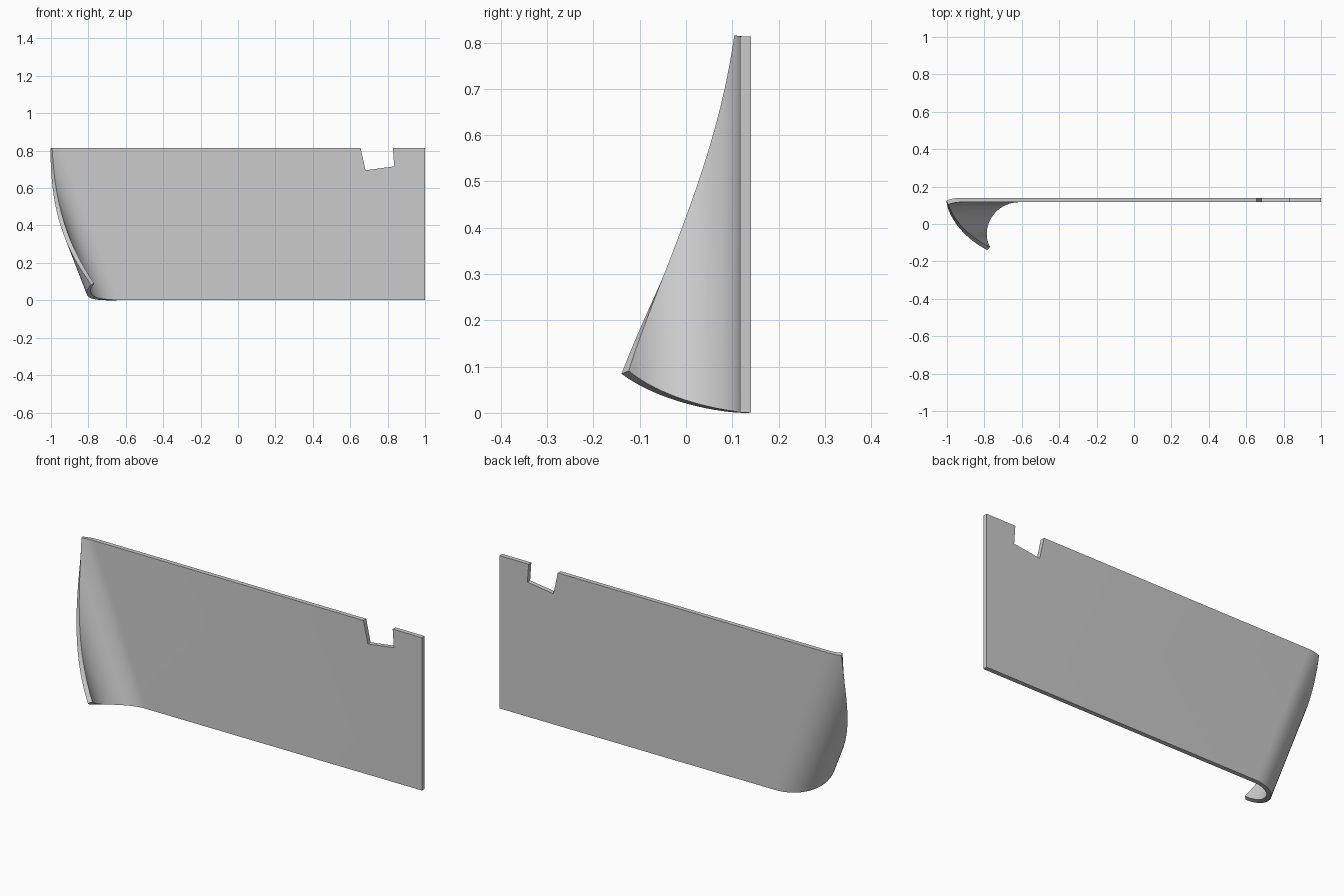
import bpy, bmesh, math
from mathutils import Vector

if "Cube" in bpy.data.objects:
    bpy.data.objects.remove(bpy.data.objects["Cube"])

H, THICK, Y_MID = 0.812, 0.0235, 0.1283
R, SEGMENTS = 0.1575, 20

# Bend line on the flat sheet: slanted, with n pointing into the curled corner
start = Vector((-0.615, 0, 0))
d = (Vector((-0.93, 0, H)) - start).normalized()
n = Vector((-d.z, 0, d.x))
s_max = (Vector((-1, 0, 0)) - start).dot(n)

# Flat outline with the skewed notch in the top edge
outline = [(-1, 0), (1, 0), (1, H), (0.828, H), (0.835, 0.715),
           (0.682, 0.694), (0.656, H), (-1, H)]
bm = bmesh.new()
bm.faces.new([bm.verts.new((x, 0, z)) for x, z in outline])

# Cut strips parallel to the bend line
for i in range(SEGMENTS):
    bmesh.ops.bisect_plane(bm, geom=bm.verts[:] + bm.edges[:] + bm.faces[:],
                           plane_co=start + n * (s_max * i / SEGMENTS), plane_no=n)

# Give the sheet its thickness
ext = bmesh.ops.extrude_face_region(bm, geom=bm.faces[:])
top = {v for v in ext["geom"] if isinstance(v, bmesh.types.BMVert)}
for v in bm.verts:
    v.co.y = THICK / 2 if v in top else -THICK / 2

# Roll the corner forward around a cylinder
for v in bm.verts:
    off = v.co.y
    s = (v.co - start).dot(n)
    if s > 1e-6:
        a = s / R
        along = (v.co - start).dot(d)
        v.co = start + d * along + n * ((R + off) * math.sin(a))
        v.co.y = (R + off) * math.cos(a) - R
    v.co.y += Y_MID

# Stand on the ground
low = min(v.co.z for v in bm.verts)
for v in bm.verts:
    v.co.z -= low
bmesh.ops.recalc_face_normals(bm, faces=bm.faces[:])

mesh = bpy.data.meshes.new("curled_panel")
bm.to_mesh(mesh)
bm.free()
panel = bpy.data.objects.new("curled_panel", mesh)
bpy.context.collection.objects.link(panel)
bpy.context.view_layer.objects.active = panel
panel.select_set(True)
bpy.ops.object.shade_smooth_by_angle(angle=math.radians(30))
